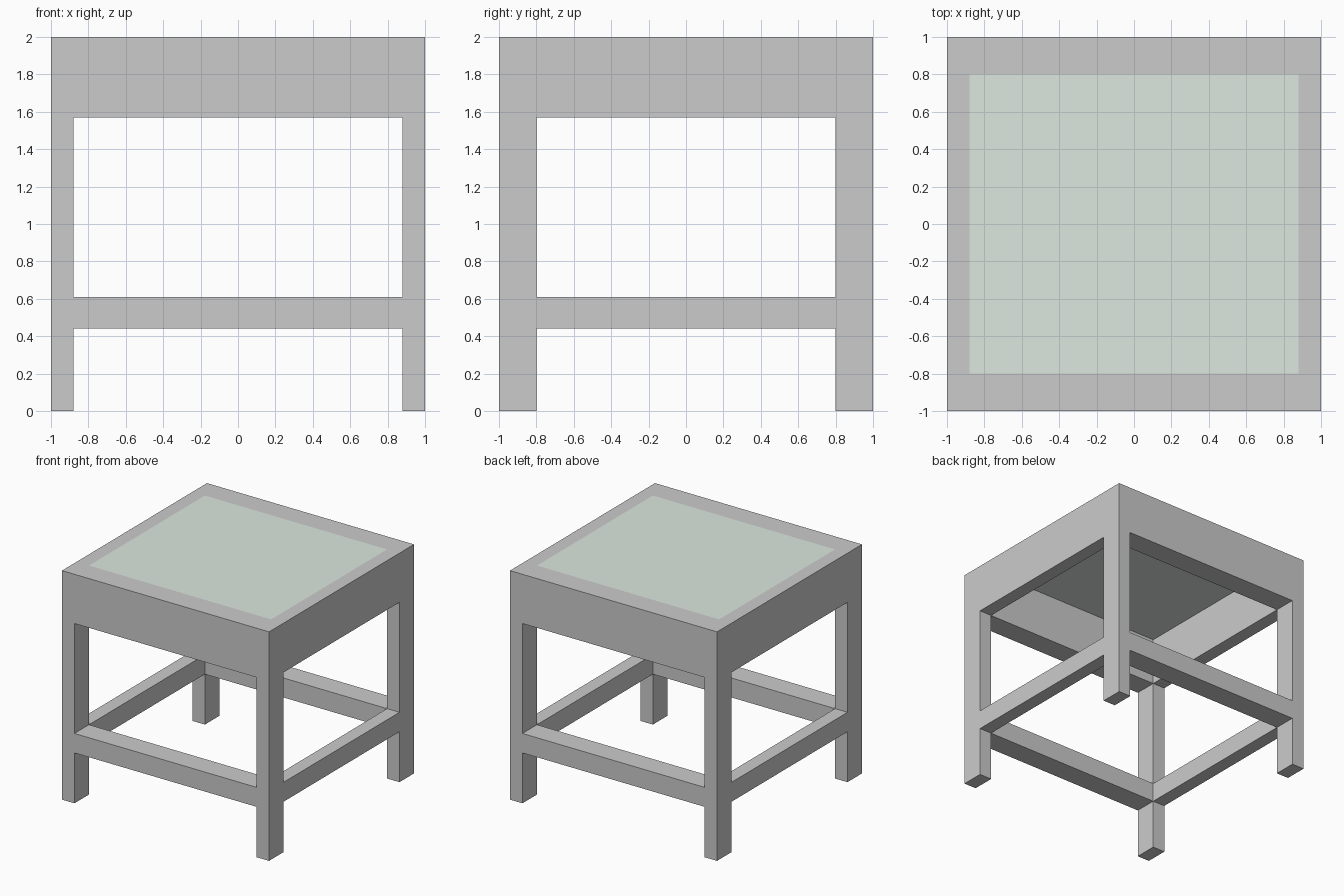
import bpy
import bmesh

if "Cube" in bpy.data.objects:
    bpy.data.objects.remove(bpy.data.objects["Cube"])

HALF = 1.0            # half width of the stool
LX, LY = 0.12, 0.20   # leg section in x and y
TOP = 2.0
APRON_Z = 1.57
RAIL_Z = (0.44, 0.61)


def box(name, x, y, z):
    """Box spanning the given (min, max) ranges."""
    bm = bmesh.new()
    bmesh.ops.create_cube(bm, size=1)
    for v in bm.verts:
        for i, (lo, hi) in enumerate((x, y, z)):
            v.co[i] = lo if v.co[i] < 0 else hi
    mesh = bpy.data.meshes.new(name)
    bm.to_mesh(mesh)
    bm.free()
    obj = bpy.data.objects.new(name, mesh)
    bpy.context.collection.objects.link(obj)
    return obj


def band(sign, width):
    """Range of the given width along the outer edge on one side."""
    return tuple(sorted((sign * HALF, sign * (HALF - width))))


inner_x = (LX - HALF, HALF - LX)
inner_y = (LY - HALF, HALF - LY)

# Corner legs, running full height
for sy, depth in ((-1, "front"), (1, "back")):
    for sx, side in ((-1, "left"), (1, "right")):
        box(f"{depth}_{side}_leg", band(sx, LX), band(sy, LY), (0, TOP))

# Aprons under the seat and low stretcher rails, flush with the legs
for part, z in (("apron", (APRON_Z, TOP)), ("rail", RAIL_Z)):
    for s, name in ((-1, "front"), (1, "back")):
        box(f"{name}_{part}", inner_x, band(s, LY), z)
    for s, name in ((-1, "left"), (1, "right")):
        box(f"{name}_{part}", band(s, LX), inner_y, z)

# Thin inset seat panel, flush with the frame top
seat = box("seat_panel", inner_x, inner_y, (TOP - 0.01, TOP))
mat = bpy.data.materials.new("seat_green")
mat.diffuse_color = (0.72, 0.80, 0.74, 1)
mat.use_nodes = True
mat.node_tree.nodes["Principled BSDF"].inputs["Base Color"].default_value = mat.diffuse_color
seat.data.materials.append(mat)
